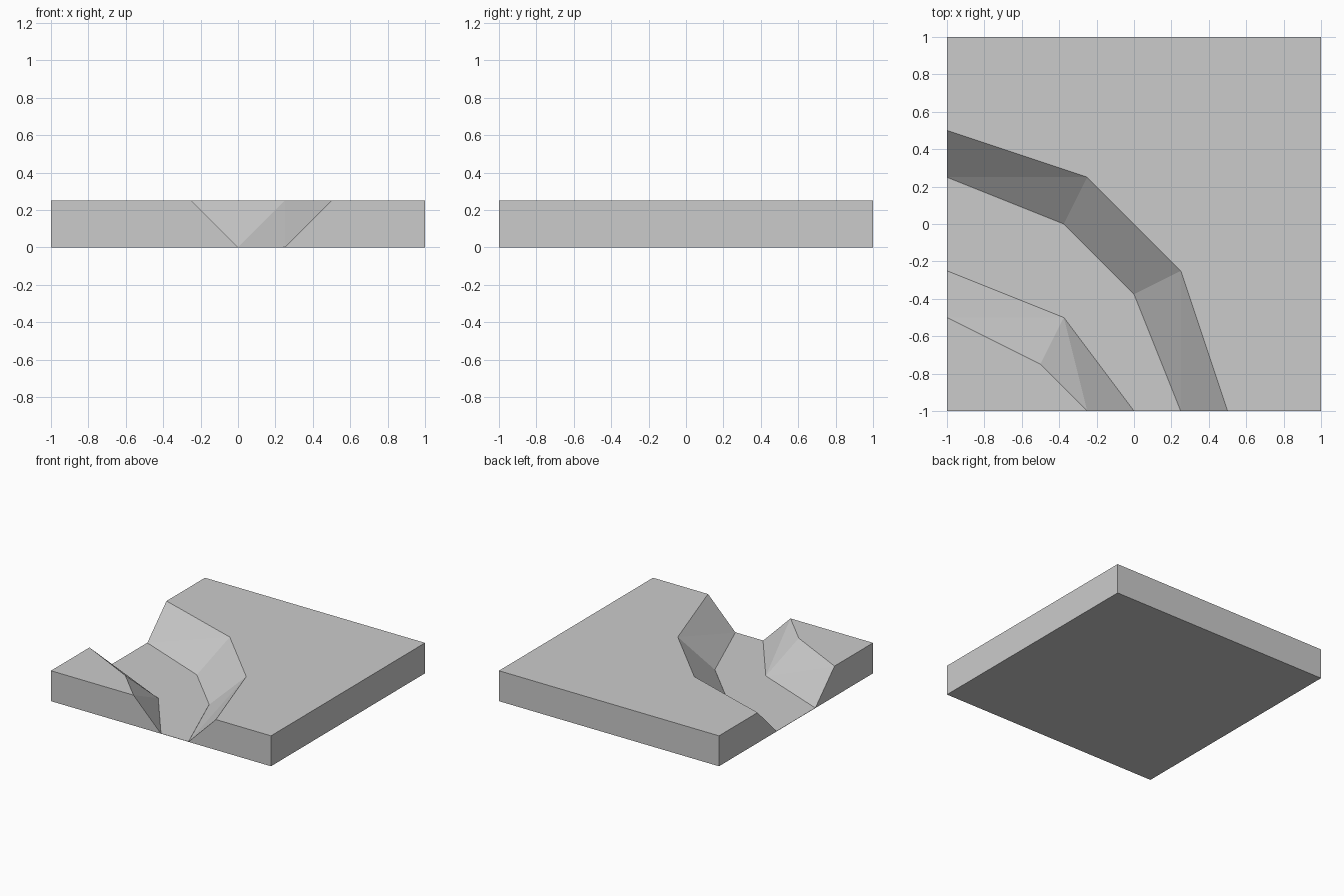
import bpy
import bmesh

cube = bpy.data.objects.get("Cube")
if cube:
    bpy.data.objects.remove(cube, do_unlink=True)

HEIGHT = 0.25
BED_DEPTH = 0.002

stone = bpy.data.materials.new("grey_stone")
stone.use_nodes = True
colour = (0.6, 0.6, 0.6, 1)
stone.diffuse_color = colour
stone.node_tree.nodes["Principled BSDF"].inputs["Base Color"].default_value = colour


def prism(name, top, bottom, height, diagonals):
    """Join two matching outlines into a solid; split the first side quads."""
    bm = bmesh.new()
    upper = [bm.verts.new((x, y, height)) for x, y in top]
    lower = [bm.verts.new((x, y, 0)) for x, y in bottom]
    bm.faces.new(upper)
    bm.faces.new(lower[::-1])
    for i in range(len(top)):
        j = (i + 1) % len(top)
        a, b, c, d = lower[i], lower[j], upper[j], upper[i]
        split = diagonals[i] if i < len(diagonals) else None
        if split == "rising":
            bm.faces.new((a, b, c))
            bm.faces.new((a, c, d))
        elif split == "falling":
            bm.faces.new((a, b, d))
            bm.faces.new((b, c, d))
        else:
            bm.faces.new((a, b, c, d))
    bmesh.ops.recalc_face_normals(bm, faces=bm.faces)
    mesh = bpy.data.meshes.new(name)
    bm.to_mesh(mesh)
    bm.free()
    mesh.materials.append(stone)
    obj = bpy.data.objects.new(name, mesh)
    bpy.context.collection.objects.link(obj)


# Rim and foot lines of the two sloping river banks
outer_rim = [(-1, 0.5), (-0.25, 0.25), (0.25, -0.25), (0.5, -1)]
outer_foot = [(-1, 0.25), (-0.375, 0), (0, -0.375), (0.25, -1)]
inner_rim = [(-1, -0.5), (-0.5, -0.75), (-0.25, -1)]
inner_foot = [(-1, -0.25), (-0.375, -0.5), (0, -1)]

# Large bank outside the bend
far_corners = [(1, -1), (1, 1), (-1, 1)]
prism("outer_bank", outer_rim + far_corners, outer_foot + far_corners,
      HEIGHT, ["rising", None, "falling"])

# Small bank inside the bend
near_corner = [(-1, -1)]
prism("inner_bank", inner_rim + near_corner, inner_foot + near_corner,
      HEIGHT, ["falling", "rising"])

# Thin flat bed between the banks
bed = outer_foot + inner_foot[::-1]
prism("river_bed", bed, bed, BED_DEPTH, [])
